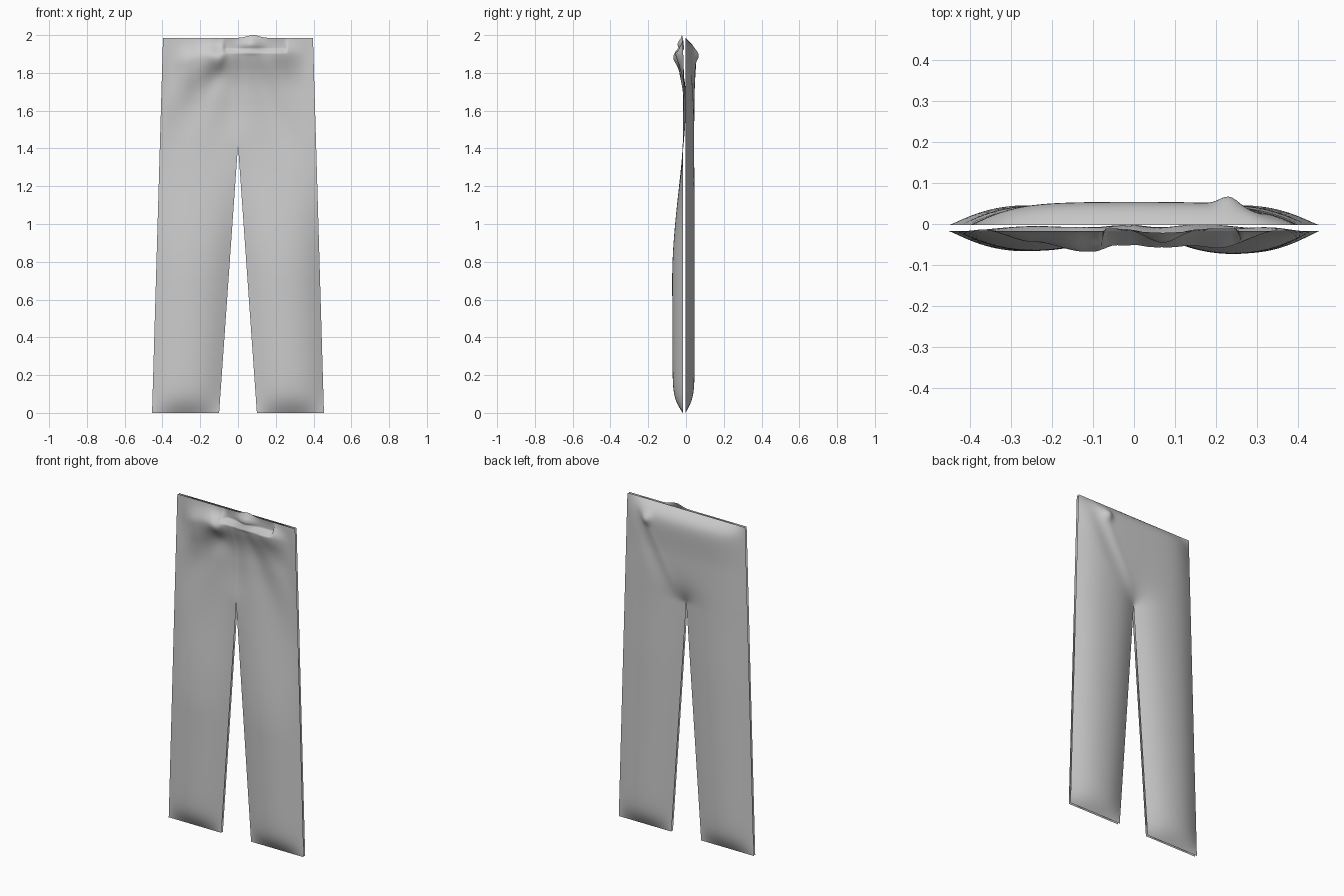
import bpy, math

if "Cube" in bpy.data.objects:
    bpy.data.objects.remove(bpy.data.objects["Cube"])

TOP, CROTCH = 1.985, 1.42
NX, NZ = 40, 160          # columns per half, rows

fabric = bpy.data.materials.new("grey cloth")
fabric.diffuse_color = (0.6, 0.6, 0.6, 1)
fabric.use_nodes = True
fabric.node_tree.nodes["Principled BSDF"].inputs["Base Color"].default_value = fabric.diffuse_color


def inner(z):             # inner leg seam
    return 0.10 * max(0, CROTCH - z) / CROTCH


def outer(z):             # outer side seam
    return 0.455 - 0.058 * z / TOP


def soft(d, r):           # puff rising from a pinned seam
    return math.tanh(max(d, 0) / r)


def gauss(d, r):
    return math.exp(-(d / r) ** 2)


def lerp(z, keys):        # smooth interpolation of (z, value) keys
    for (a, va), (b, vb) in zip(keys, keys[1:]):
        if z <= b:
            t = max(0, (z - a) / (b - a))
            return va + (vb - va) * t * t * (3 - 2 * t)
    return keys[-1][1]


def puff(x, z):           # lens shape pinned along side, crotch and hem seams
    ax = abs(x)
    d_in = ax - inner(z) if z < CROTCH else math.hypot(x, z - CROTCH)
    return (soft(outer(z) - ax, 0.12) * soft(d_in, 0.12)
            * soft(z, 0.08))


def front(x, z):
    # legs are full, the hips sink towards the back sheet
    amp = lerp(z, [(0, .066), (.7, .066), (1.65, -.014), (1.8, -.018),
                   (1.985, 0)])
    if x < 0:
        amp *= lerp(z, [(0, .92), (1.0, .85), (1.4, .8)])
    # diagonal drag lines below the waist
    fan = 0.004 * math.sin(14 * math.atan2(x - 0.02, 2.05 - z)) * gauss(z - 1.6, 0.25)
    h = (amp + fan) * puff(x, z)
    # sagging waist ridge, cut off above by a sharp lip in the middle
    left, right = max(0, -x - 0.08), max(0, x - 0.22)
    crest = 1.91 - 0.28 * left - 0.25 * right - 0.025 * gauss(x + 0.1, 0.04)
    width = 0.05 + 0.1 * left if z > crest else 0.13 - 0.06 * gauss(x + 0.1, 0.06)
    size = lerp(x, [(-.38, 0), (-.25, .036), (-.1, .060), (-.04, .040),
                    (.12, .040), (.2, .048), (.37, 0)])
    h += size * gauss(z - crest, width) * soft(TOP - z, 0.03)
    if z > 1.918 and -0.075 < x < 0.25:
        h = -0.006 * soft(TOP - z, 0.03)
    # small knot of cloth poking over the top edge
    h += 0.034 * gauss(x - 0.07, 0.055) * gauss(z - 1.945, 0.028)
    lift = 0.015 * gauss(x - 0.08, 0.045) * max(0, (z - 1.93) / 0.055)
    return x, -0.017 - h, z + lift


def back(x, z):
    amp = lerp(z, [(0, .059), (1.0, .057), (1.45, .052), (1.7, .050),
                   (1.985, .064)])
    h = amp * puff(x, z) * soft(TOP - z, 0.055)
    # diagonal fold running from crotch to waist corner, shallower beyond it
    if z > CROTCH:
        t = (z - CROTCH) / 0.47
        fade = min(1, t) * soft(TOP - z, 0.05)
        off = x - 0.25 * t
        h += 0.004 * gauss(off, 0.03) * fade
        h -= 0.012 * gauss(off - 0.06, 0.06) * fade * puff(x, z)
    h += 0.020 * gauss(x - 0.23, 0.03) * gauss(z - 1.895, 0.035)
    return x, -0.003 + h, z


def panel(name, shape, flip):
    verts, faces, index = [], [], {}

    def vert(side, i, j):
        z = TOP * j / NZ
        x = side * (inner(z) + (outer(z) - inner(z)) * i / NX)
        key = (0 if i == 0 and z >= CROTCH else side, i, j)
        if key not in index:
            index[key] = len(verts)
            verts.append(shape(x, z))
        return index[key]

    for side in (-1, 1):
        for j in range(NZ):
            for i in range(NX):
                f = [vert(side, i, j), vert(side, i + 1, j),
                     vert(side, i + 1, j + 1), vert(side, i, j + 1)]
                faces.append(f if (side > 0) != flip else f[::-1])
    mesh = bpy.data.meshes.new(name)
    mesh.from_pydata(verts, [], faces)
    mesh.materials.append(fabric)
    for p in mesh.polygons:
        p.use_smooth = True
    obj = bpy.data.objects.new(name, mesh)
    bpy.context.collection.objects.link(obj)


# two separate cloth sheets with a thin gap along the seams
panel("front_trouser_panel", front, False)
panel("back_trouser_panel", back, True)
